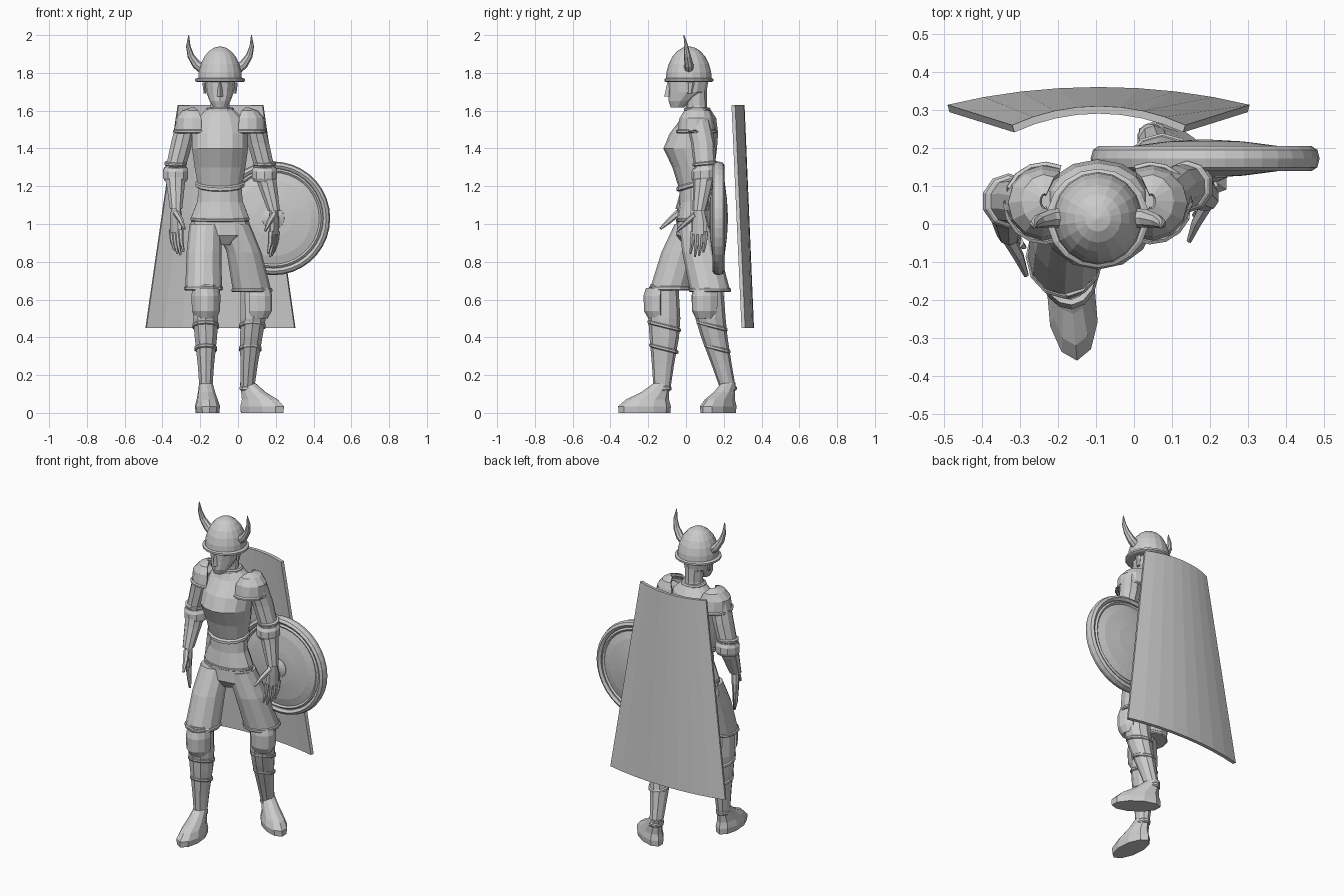
import bpy
from math import sin, cos, pi, radians
from mathutils import Vector

cube = bpy.data.objects.get("Cube")
if cube:
    bpy.data.objects.remove(cube, do_unlink=True)

grey = bpy.data.materials.new("plain_grey")
grey.use_nodes = True
grey.diffuse_color = (0.6, 0.6, 0.6, 1)
grey.node_tree.nodes["Principled BSDF"].inputs["Base Color"].default_value = (0.6, 0.6, 0.6, 1)

MID = -0.095  # the body's own centre line


def add_mesh(name, verts, faces, spin=0, at=(0, 0, 0)):
    mesh = bpy.data.meshes.new(name)
    mesh.from_pydata(verts, [], faces)
    mesh.materials.append(grey)
    obj = bpy.data.objects.new(name, mesh)
    obj.location = at
    obj.rotation_euler.z = radians(spin)
    bpy.context.collection.objects.link(obj)
    return obj


def ring_point(ring, angle, tilt=0):
    x, y, z, rx, ry = ring
    return (x + rx * cos(angle), y + ry * sin(angle), z + tilt * ry * sin(angle))


def loft(name, rings, sides=10, tilt=0, spin=0, at=(0, 0, 0)):
    """Closed skin over a stack of ellipses (x, y, z, rx, ry)."""
    verts = [ring_point(r, 2 * pi * i / sides - pi / 2, tilt) for r in rings for i in range(sides)]
    faces = []
    for k in range(len(rings) - 1):
        for i in range(sides):
            j = (i + 1) % sides
            a, b = k * sides, (k + 1) * sides
            faces.append((a + i, a + j, b + j, b + i))
    faces.append(tuple(reversed(range(sides))))
    faces.append(tuple(range(len(verts) - sides, len(verts))))
    if rings[0][2] > rings[-1][2]:
        faces = [tuple(reversed(f)) for f in faces]
    return add_mesh(name, verts, faces, spin, at)


def shell(name, rings, facing, spread, steps=6, thick=0.012, spin=0, at=(0, 0, 0)):
    """Open curved plate covering part of a stack of ellipses."""
    angles = [radians(facing + spread * (2 * i / steps - 1)) for i in range(steps + 1)]
    verts = [ring_point(r, a) for r in rings for a in angles]
    n = steps + 1
    faces = [(k * n + i, k * n + i + 1, k * n + n + i + 1, k * n + n + i)
             for k in range(len(rings) - 1) for i in range(steps)]
    obj = add_mesh(name, verts, faces, spin, at)
    mod = obj.modifiers.new("thickness", "SOLIDIFY")
    mod.thickness = thick
    mod.offset = -1 if rings[0][2] < rings[-1][2] else 1
    return obj


def band(name, ring, height=0.02, grow=0.008, tilt=0, sides=12):
    x, y, z, rx, ry = ring
    h = height / 2
    return loft(name, [(x, y, z - h, rx, ry), (x, y, z - h / 2, rx + grow, ry + grow),
                       (x, y, z + h / 2, rx + grow, ry + grow), (x, y, z + h, rx, ry)], sides, tilt)


def tube(name, points, radii, sides=6):
    """Tapered tube along a path."""
    pts = [Vector(p) for p in points]
    verts = []
    for i, p in enumerate(pts):
        way = (pts[min(i + 1, len(pts) - 1)] - pts[max(i - 1, 0)]).normalized()
        u = way.cross(Vector((0.1, 1, 0.05))).normalized()
        v = way.cross(u)
        verts += [p + radii[i] * (u * cos(2 * pi * k / sides) + v * sin(2 * pi * k / sides))
                  for k in range(sides)]
    faces = [(i * sides + k, i * sides + (k + 1) % sides,
              (i + 1) * sides + (k + 1) % sides, (i + 1) * sides + k)
             for i in range(len(pts) - 1) for k in range(sides)]
    faces += [tuple(reversed(range(sides))), tuple(range(len(verts) - sides, len(verts)))]
    return add_mesh(name, verts, faces)


# head, neck and helmet
loft("neck", [(MID, .06, 1.55, .065, .065), (MID, .055, 1.63, .052, .055), (MID, .05, 1.74, .055, .06)])
loft("head", [(MID, -.045, 1.618, .035, .036), (MID, -.03, 1.65, .055, .062),
              (MID, .008, 1.70, .074, .1), (MID, .015, 1.79, .083, .11)], 12)
loft("nose", [(MID, -.09, 1.675, .016, .026), (MID, -.09, 1.69, .014, .022), (MID, -.085, 1.76, .008, .012)], 4)
dome = [(MID, .015, 1.76 + .18 * sin(t), .118 * cos(t), .122 * cos(t))
        for t in (radians(88 * k / 6) for k in range(7))]
loft("helmet_dome", dome, 18)
band("helmet_brim", (MID, .015, 1.762, .124, .12), .022, .01, 0, 18)
for side, word in ((-1, "right"), (1, "left")):
    tube(word + "_horn", [(MID + side * dx, y, z) for dx, y, z in
                          ((.09, .015, 1.82), (.125, .015, 1.845), (.155, .008, 1.89), (.168, 0, 1.94), (.166, -.01, 2.0))],
         (.027, .024, .018, .012, .002), 8)
    loft(word + "_ear", [(MID + side * .08, .02, 1.69, .008, .012), (MID + side * .085, .025, 1.75, .01, .022)], 6)

# breastplate, tunic and hips
loft("breastplate", [(MID, .045, 1.19, .118, .083), (MID, .04, 1.30, .138, .112), (MID, .022, 1.40, .152, .142),
                     (MID, .042, 1.48, .152, .128), (MID, .068, 1.56, .125, .092), (MID, .062, 1.61, .07, .065)], 14)
band("breastplate_rim", (MID, .045, 1.212, .122, .086), .03, .01, .3, 14)
band("collar", (MID, .06, 1.605, .066, .062), .025, .008)
loft("tunic", [(MID, .045, 1.02, .158, .092), (MID, .045, 1.04, .155, .092), (MID, .045, 1.12, .123, .08),
               (MID, .045, 1.22, .115, .078)], 14, .06)
band("tunic_hem", (MID, .045, 1.025, .155, .09), .018, .006, .06, 14)
loft("hips", [(MID, .045, .89, .08, .06), (MID, .045, .94, .165, .095), (MID, .045, 1.04, .15, .09)], 12)

# legs, each listed from the hip down
legs = {
    "right": ([(-.172, .03, 1.0, .085, .09), (-.18, -.03, .85, .092, .1), (-.182, -.085, .66, .097, .105)],
              [(-.172, -.115, .68, .068, .075), (-.172, -.115, .5, .07, .085), (-.17, -.115, .4, .062, .078),
               (-.17, -.122, .25, .045, .058), (-.17, -.127, .13, .036, .045)], -.125, 5),
    "left": ([(-.022, .055, 1.0, .085, .09), (.032, .08, .85, .092, .1), (.074, .127, .65, .102, .106)],
             [(.08, .12, .68, .072, .075), (.08, .13, .5, .07, .08), (.07, .15, .4, .062, .07),
              (.058, .19, .25, .048, .053), (.05, .222, .13, .038, .042)], .225, 55),
}
for word, (thigh, shin, ankle_y, turn) in legs.items():
    loft(word + "_trouser", thigh, 12)
    band(word + "_trouser_hem", thigh[-1], .022, .006)
    loft(word + "_greave", shin, 10)
    for upper, lower, part in ((1, 2, .4), (2, 3, .4)):
        ring = [a + (b - a) * part for a, b in zip(shin[upper], shin[lower])]
        band(word + "_greave_ridge", ring, .022, .007, -.25, 10)
    band(word + "_greave_cuff", shin[-1], .025, .005, 0, 10)
    knee = Vector((shin[0][0], shin[0][1], 0))
    shell(word + "_knee_plate", [(0, 0, .5, .06, .085), (0, 0, .54, .077, .108), (0, 0, .62, .08, .11),
                                 (0, 0, .66, .074, .098)], -90, 75, 6, .015, turn, knee)
    loft(word + "_shoe", [(0, -.095, 0, .062, .138), (0, -.095, .035, .066, .14), (0, -.08, .07, .056, .115),
                          (0, -.038, .11, .046, .074), (0, 0, .16, .036, .042)], 10, 0, turn,
         (shin[-1][0], ankle_y, 0))

# arms with pauldrons, elbow guards and gauntlets
arms = {
    "right": (-1, [(-.27, .055, 1.55, .058, .065), (-.297, .06, 1.43, .06, .064), (-.33, .06, 1.3, .055, .06)],
              [(-.33, .055, 1.28, .06, .062), (-.33, .03, 1.2, .05, .052), (-.328, -.02, 1.08, .034, .036)], 40),
    "left": (1, [(.08, .065, 1.55, .058, .065), (.107, .09, 1.43, .06, .064), (.14, .1, 1.3, .055, .058)],
             [(.14, .098, 1.28, .06, .06), (.158, .09, 1.2, .052, .052), (.19, .07, 1.07, .034, .036)], -25),
}
for word, (side, upper, lower, turn) in arms.items():
    loft(word + "_sleeve", upper, 10)
    loft(word + "_gauntlet", lower, 10)
    x, y, z, rx, ry = upper[-1]
    band(word + "_elbow_guard", (x, y, z - .035, rx + .005, ry + .003), .075, .01, .1, 10)
    band(word + "_sleeve_band", (x, y, z + .02, rx, ry), .02, .008, .1, 10)
    facing = 180 if side < 0 else 0
    px = MID + side * .14
    plate = [(px, .055, 1.49, .1, .1), (px, .055, 1.515, .098, .097), (px, .055, 1.56, .096, .09),
             (px, .06, 1.6, .06, .07), (px, .06, 1.618, .012, .02)]
    shell(word + "_pauldron", plate, facing, 115, 8, .014)
    rim = [ring_point(plate[0], radians(facing + a)) for a in range(-115, 116, 23)]
    tube(word + "_pauldron_rim", rim, [.01] * len(rim))
    # hand: flat palm, four hanging fingers and a thumb pointing forward
    wx, wy, wz = lower[-1][:3]
    palm = Vector((wx, wy, wz))
    loft(word + "_palm", [(0, 0, .01, .024, .028), (0, 0, -.06, .022, .044), (0, 0, -.125, .018, .045)],
         8, 0, turn, palm)
    across = Vector((-sin(radians(turn)), cos(radians(turn)), 0))
    for k in range(4):
        base = palm + across * (.025 * (k - 1.5)) + Vector((0, 0, -.11))
        reach = .14 - .018 * abs(k - 1.3)
        tube(word + "_finger", [base, base + Vector((-side * .004, -.004, -reach * .55)),
                                base + Vector((-side * .016, -.012, -reach))], (.015, .012, .006))
    tube(word + "_thumb", [palm + Vector((0, -.02, -.02)), palm + Vector((-side * .025, -.065, -.06)),
                           palm + Vector((-side * .045, -.115, -.105))], (.018, .015, .007))

# cape: a curved sheet that widens and leans back toward the bottom
shell("cape", [(-.093, -.14, .45, .94, .5), (-.0925, -.224, 1.63, .538, .534)], 90, 25, 8, .02)

# round shield standing upright behind the left arm
disc = [(0, 0, z, r, r) for z, r in ((-.05, .01), (-.045, .1), (-.032, .2), (-.01, .275),
                                    (.01, .275), (.032, .2), (.045, .1), (.05, .01))]
boss = [(0, 0, z, r, r) for z, r in ((.03, .062), (.05, .058), (.062, .03))]
for name, rings in (("shield_disc", disc), ("shield_boss", boss)):
    part = loft(name, rings, 32, 0, 0, (.187, .172, 1.03))
    part.rotation_euler.x = pi / 2
for name, major, minor, depth in (("shield_rim", .28, .021, 1.55), ("shield_inner_rim", .253, .014, 2)):
    bpy.ops.mesh.primitive_torus_add(major_segments=36, minor_segments=8, major_radius=major, minor_radius=minor,
                                     location=(.187, .172, 1.03), rotation=(pi / 2, 0, 0))
    torus = bpy.context.object
    torus.name = name
    torus.scale.z = depth
    torus.data.materials.append(grey)
